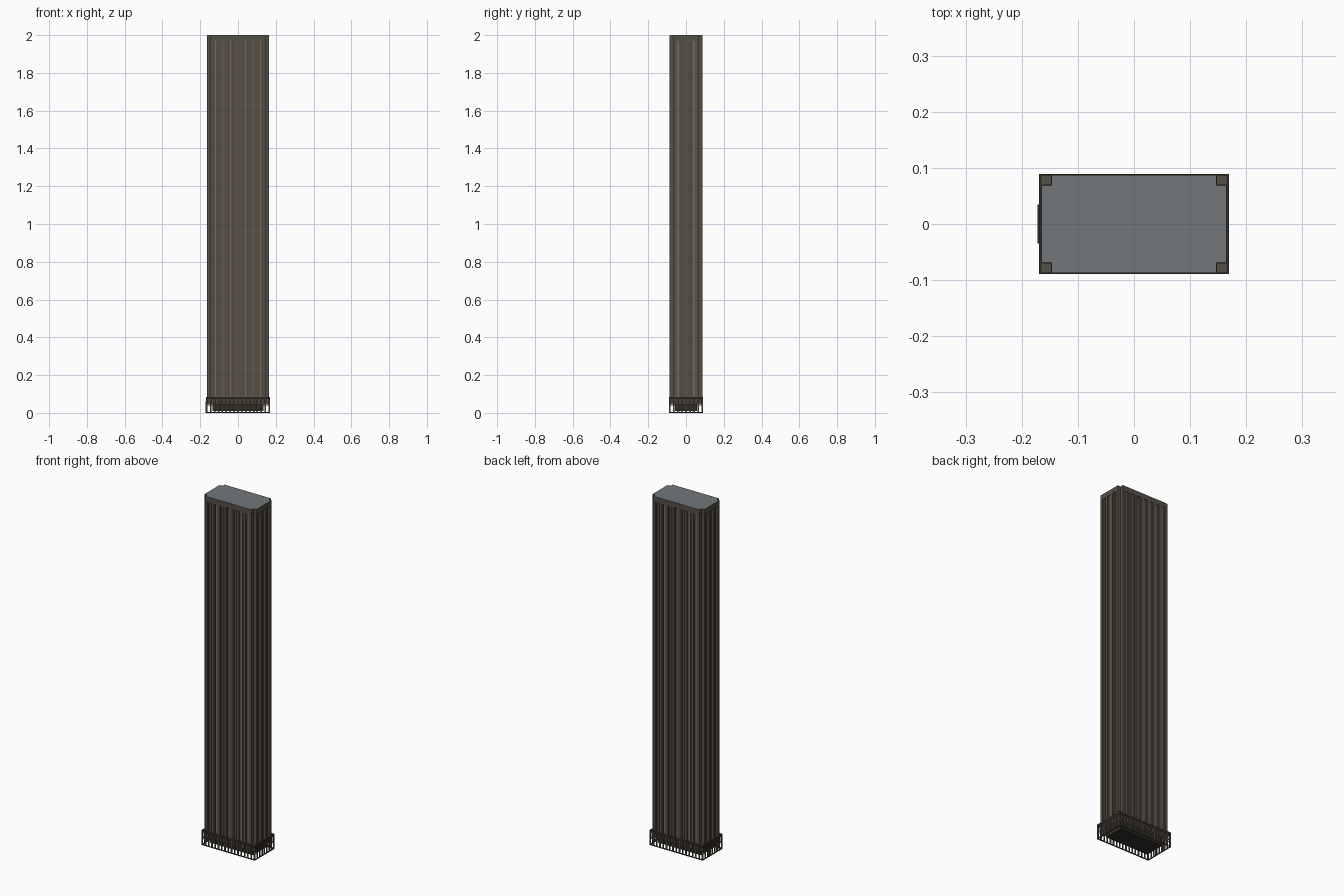
import bpy, bmesh

cube = bpy.data.objects.get("Cube")
if cube:
    bpy.data.objects.remove(cube)


def material(name, r, g, b):
    m = bpy.data.materials.new(name)
    m.use_nodes = True
    m.diffuse_color = (r, g, b, 1)
    m.node_tree.nodes["Principled BSDF"].inputs["Base Color"].default_value = (r, g, b, 1)
    return m


OLIVE = material("olive stone", .088, .08, .06)
BROWN = material("brown panel", .078, .056, .038)
BRONZE = material("bronze", .17, .10, .055)
GLASS = material("blue grey glass", .13, .155, .17)
DARK = material("dark metal", .03, .027, .02)
ROOF = material("grey roof", .17, .185, .195)


def make_object(name, bm, mat):
    bmesh.ops.recalc_face_normals(bm, faces=bm.faces)
    me = bpy.data.meshes.new(name)
    bm.to_mesh(me)
    bm.free()
    me.materials.append(mat)
    ob = bpy.data.objects.new(name, me)
    bpy.context.collection.objects.link(ob)
    return ob


def boxes(name, mat, spans):
    # Each span is (x0, x1, y0, y1, z0, z1)
    bm = bmesh.new()
    for x0, x1, y0, y1, z0, z1 in spans:
        verts = bmesh.ops.create_cube(bm, size=1)["verts"]
        for v in verts:
            v.co.x = x1 if v.co.x > 0 else x0
            v.co.y = y1 if v.co.y > 0 else y0
            v.co.z = z1 if v.co.z > 0 else z0
    return make_object(name, bm, mat)


def notched_prism(name, mat, hx, hy, notch_x, notch_y, z0, z1):
    # Rectangle with a square step cut from every corner, extruded upward
    outline = []
    for sx, sy in ((1, 1), (-1, 1), (-1, -1), (1, -1)):
        corner = [(sx * hx, sy * notch_y), (sx * notch_x, sy * notch_y), (sx * notch_x, sy * hy)]
        outline += corner if sx * sy > 0 else corner[::-1]
    bm = bmesh.new()
    face = bm.faces.new([bm.verts.new((x, y, z0)) for x, y in outline])
    top = bmesh.ops.extrude_face_region(bm, geom=[face])["geom"]
    bmesh.ops.translate(bm, vec=(0, 0, z1 - z0),
                        verts=[v for v in top if isinstance(v, bmesh.types.BMVert)])
    return make_object(name, bm, mat)


def around(hx, hy, xs, ys, width, depth, z0, z1):
    # Upright strips on all four sides, standing out from the half sizes hx, hy
    spans = []
    for s in (-1, 1):
        for x in xs:
            a, b = sorted((s * hy, s * (hy + depth)))
            spans.append((x - width / 2, x + width / 2, a, b, z0, z1))
        for y in ys:
            a, b = sorted((s * hx, s * (hx + depth)))
            spans.append((a, b, y - width / 2, y + width / 2, z0, z1))
    return spans


def ring(hx, hy, t, z0, z1):
    spans = []
    for s in (-1, 1):
        a, b = sorted((s * hy, s * (hy - t)))
        spans.append((-hx, hx, a, b, z0, z1))
        a, b = sorted((s * hx, s * (hx - t)))
        spans.append((a, b, t - hy, hy - t, z0, z1))
    return spans


def spread(half, count):
    return [-half + 2 * half * i / (count - 1) for i in range(count)]


# Main sizes
HX, HY = .165, .087
NX, NY = .147, .069
BX, BY = .169, .0895
DECK, CAP = .085, 1.97
RECESS = .006

# Tower shaft with stepped corners
notched_prism("tower_shaft", BROWN, HX - RECESS, HY - RECESS, NX, NY, DECK, CAP)
notched_prism("tower_crown", OLIVE, HX, HY, NX, NY, CAP, 1.998)
notched_prism("roof_slab", ROOF, HX - .001, HY - .001, NX - .001, NY - .001, 1.998, 2)

# Stone piers
pier_x, pier_y = spread(NX - .008, 8), spread(NY - .008, 4)
boxes("stone_piers", OLIVE, around(HX - RECESS, HY - RECESS, pier_x, pier_y,
                                   .016, RECESS, DECK, CAP))


# Window strips and bronze fins in the recessed bays
def bays(piers):
    return [(a + b) / 2 for a, b in zip(piers, piers[1:])]


bay_x, bay_y = bays(pier_x), bays(pier_y)
boxes("window_strips", GLASS, around(HX - RECESS, HY - RECESS, bay_x, bay_y,
                                     .007, .001, DECK, CAP))
fin_x = [x + s * .007 for x in bay_x for s in (-1, 1)]
fin_y = [y + s * .007 for y in bay_y for s in (-1, 1)]
boxes("bronze_fins", BRONZE, around(HX - RECESS, HY - RECESS, fin_x, fin_y,
                                    .003, .004, DECK, CAP))

# Olive linings in the stepped corners
corner_linings = []
for sx in (-1, 1):
    for sy in (-1, 1):
        x0, x1 = sorted((sx * NX, sx * (NX + .001)))
        y0, y1 = sorted((sy * NY, sy * (HY - .002)))
        corner_linings.append((x0, x1, y0, y1, DECK, CAP))
        x0, x1 = sorted((sx * NX, sx * (HX - .002)))
        y0, y1 = sorted((sy * NY, sy * (NY + .001)))
        corner_linings.append((x0, x1, y0, y1, DECK, CAP))
boxes("corner_linings", OLIVE, corner_linings)

# Podium: deck, inner lobby and open colonnade
boxes("podium_deck", OLIVE, [(-HX, HX, -HY, HY, DECK - .008, DECK - .001)])
boxes("lobby_core", DARK, [(-.135, .135, -.058, .058, .01, DECK - .008)])
boxes("podium_top_beam", DARK, ring(BX, BY, .004, DECK - .012, DECK))
boxes("podium_foot_beam", DARK, ring(BX, BY, .004, 0, .005))
boxes("podium_mid_rail", BRONZE, ring(BX - .001, BY - .001, .003, .038, .042))
boxes("podium_columns", OLIVE, around(BX - .004, BY - .004, spread(BX - .004, 17),
                                      spread(BY - .004, 9), .008, .004, .005, DECK - .012))
boxes("podium_screen", BROWN, ring(BX - .008, BY - .008, .002, .045, DECK - .008))

# Entrance canopy on one end
boxes("entrance_canopy", DARK, [(-.172, -BX + .002, -.034, .034, .045, .06)])
boxes("entrance_trim", BRONZE, [(-.172, -BX + .002, s * .033 - .002, s * .033 + .002, 0, .045)
                                for s in (-1, 1)])
